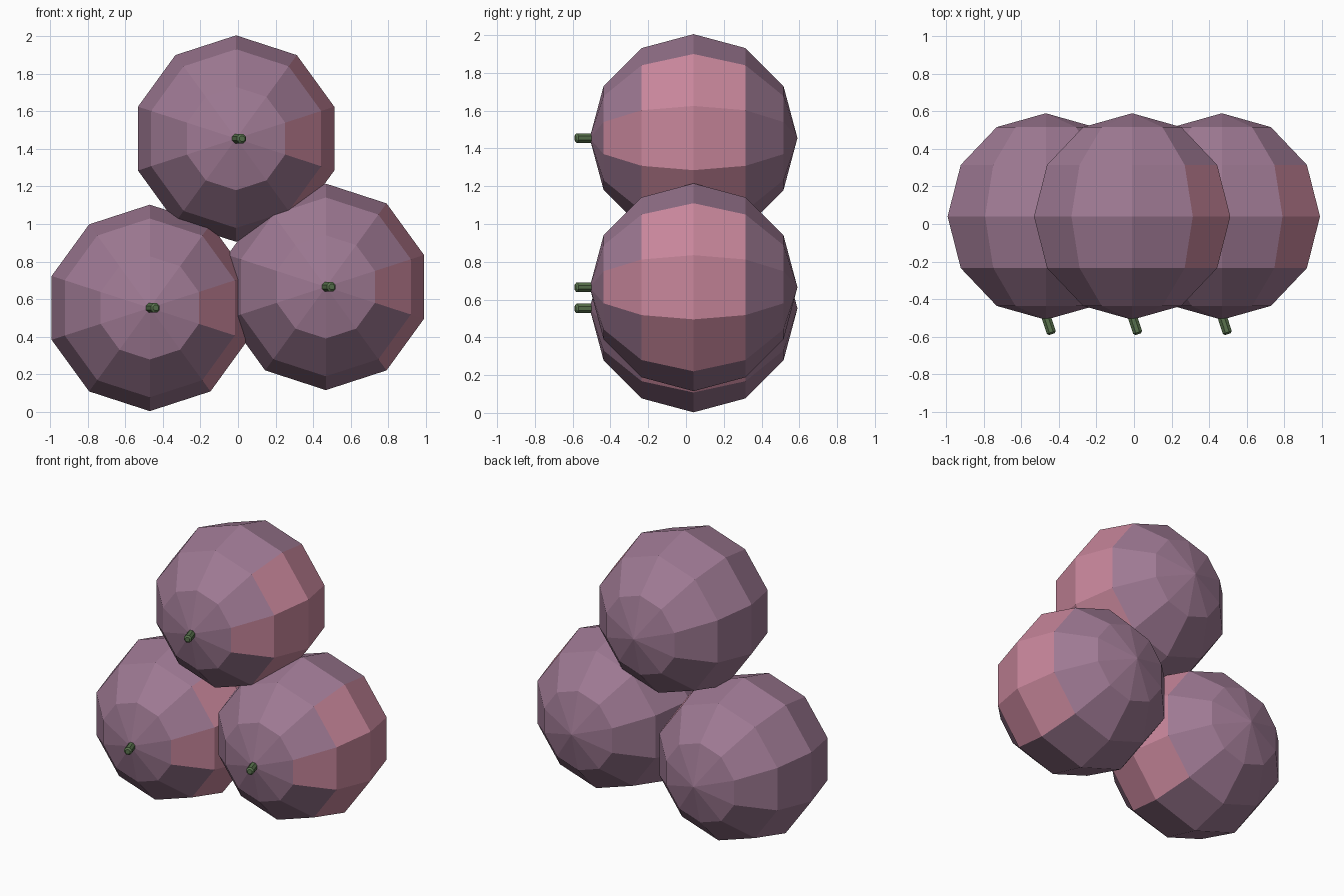
import bpy, bmesh, math
from mathutils import Matrix, Vector

cube = bpy.data.objects.get("Cube")
if cube:
    bpy.data.objects.remove(cube, do_unlink=True)


def material(name, color):
    m = bpy.data.materials.new(name)
    m.use_nodes = True
    m.diffuse_color = (*color, 1)
    m.node_tree.nodes["Principled BSDF"].inputs["Base Color"].default_value = (*color, 1)
    return m


purple = material("berry purple", (0.34, 0.19, 0.29))
pink = material("blush pink", (0.58, 0.24, 0.33))
green = material("stem green", (0.10, 0.17, 0.075))

RADIUS = 0.55
DEPTH = 0.04


def finish(bm, name, mats, location):
    mesh = bpy.data.meshes.new(name)
    bm.to_mesh(mesh)
    bm.free()
    for m in mats:
        mesh.materials.append(m)
    ob = bpy.data.objects.new(name, mesh)
    ob.location = location
    bpy.context.collection.objects.link(ob)
    return ob


def berry(name, x, z):
    # Ten-sided ball with its poles on the front-back axis and a corner on top
    bm = bmesh.new()
    bmesh.ops.create_uvsphere(bm, u_segments=10, v_segments=6, radius=RADIUS)
    bmesh.ops.rotate(bm, verts=bm.verts, matrix=Matrix.Rotation(math.pi / 2, 3, 'X'))
    top = max(bm.verts, key=lambda v: v.co.z)
    turn = math.atan2(top.co.x, top.co.z)
    bmesh.ops.rotate(bm, verts=bm.verts, matrix=Matrix.Rotation(-turn, 3, 'Y'))
    # Blush patch on the model's left side
    for f in bm.faces:
        c = f.calc_center_median()
        angle = abs(math.degrees(math.atan2(c.z, c.x)))
        middle = abs(c.y) < 0.25
        front_cheek = angle < 15 and -0.42 < c.y < 0
        if (angle < 45 and middle) or front_cheek:
            f.material_index = 1
    finish(bm, name, [purple, pink], (x, DEPTH, z))


def stem(name, x, z):
    # Short leaning peg with a chamfered tip
    bm = bmesh.new()
    bmesh.ops.create_cone(bm, cap_ends=True, segments=8, radius1=0.027,
                          radius2=0.027, depth=0.13,
                          matrix=Matrix.Rotation(math.pi / 8, 4, 'Z'))
    rim = [e for e in bm.edges if all(v.co.z > 0 for v in e.verts)]
    bmesh.ops.bevel(bm, geom=rim, offset=0.01, segments=1, affect='EDGES')
    aim = Vector((0.31, -0.95, 0)).to_track_quat('Z', 'Y').to_matrix()
    bmesh.ops.rotate(bm, verts=bm.verts, matrix=aim)
    finish(bm, name, [green], (x + 0.012, -0.525, z))


for label, x, z in (("top", -0.01, 1.455), ("right", -0.47, 0.553), ("left", 0.468, 0.665)):
    berry(label + "_berry", x, z)
    stem(label + "_stem", x, z)
